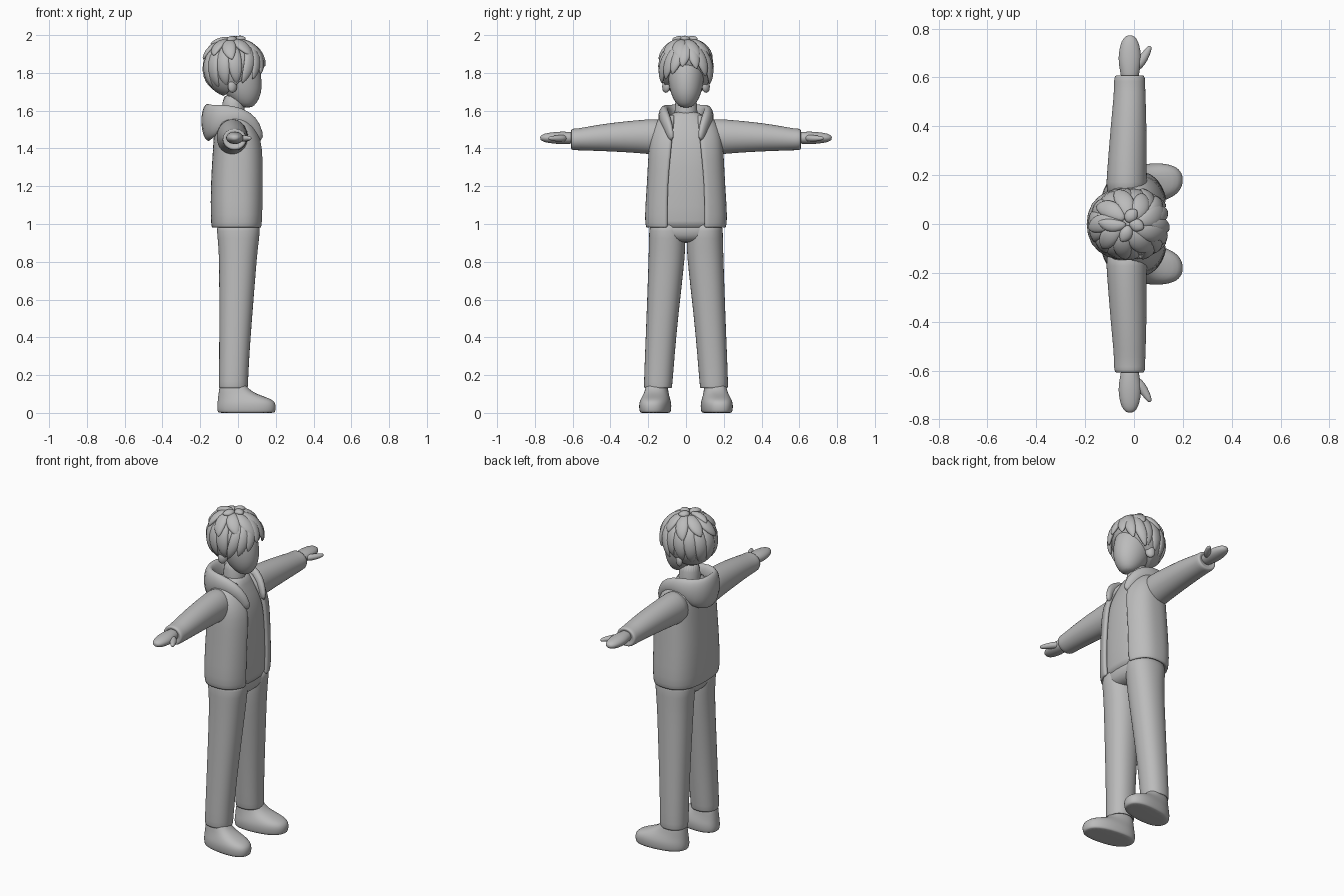
import bpy, bmesh, math
from mathutils import Vector

if "Cube" in bpy.data.objects:
    bpy.data.objects.remove(bpy.data.objects["Cube"])

grey = bpy.data.materials.new("plain grey")
grey.use_nodes = True
grey.diffuse_color = (0.5, 0.5, 0.5, 1)
grey.node_tree.nodes["Principled BSDF"].inputs["Base Color"].default_value = (0.5, 0.5, 0.5, 1)
X, Y, Z = Vector((1, 0, 0)), Vector((0, 1, 0)), Vector((0, 0, 1))


def finish(name, bm, levels=1):
    bmesh.ops.recalc_face_normals(bm, faces=bm.faces)
    mesh = bpy.data.meshes.new(name)
    bm.to_mesh(mesh)
    bm.free()
    mesh.materials.append(grey)
    mesh.shade_smooth()
    ob = bpy.data.objects.new(name, mesh)
    bpy.context.collection.objects.link(ob)
    if levels:
        ob.modifiers.new("smooth", "SUBSURF").levels = levels
    return ob


def ring(c, u, v, a, b, e=2.0, n=24, start=0.0):
    """Superellipse around c; a start angle above zero leaves it open."""
    pts = []
    for i in range(n):
        t = start + (2 * math.pi - 2 * start) * i / (n - 1 if start else n)
        co, si = math.cos(t), math.sin(t)
        pts.append(Vector(c) + u * a * math.copysign(abs(co) ** (2 / e), co)
                   + v * b * math.copysign(abs(si) ** (2 / e), si))
    return pts


def skin(name, rings, is_open=False, levels=1):
    bm = bmesh.new()
    rows = [[bm.verts.new(p) for p in r] for r in rings]
    n = len(rows[0])
    for r, s in zip(rows, rows[1:]):
        for i in range(n - 1 if is_open else n):
            j = (i + 1) % n
            bm.faces.new((r[i], r[j], s[j], s[i]))
    if not is_open:
        bm.faces.new(rows[0])
        bm.faces.new(rows[-1])
    return finish(name, bm, levels)


def upright(name, rows, y=0.0, e=2.0):
    """Loft up z; each row is z, back x, front x, half width, y offset."""
    return skin(name, [ring(((b + f) / 2, y + (r[0] if r else 0), z), X, Y,
                            (f - b) / 2, w, e) for z, b, f, w, *r in rows])


def tube(name, pts, wide, thick, up, n=12, levels=1):
    """Sweep an ellipse along points; up(p) gives the thickness direction."""
    pts = [Vector(p) for p in pts]
    rings = []
    for i, p in enumerate(pts):
        t = (pts[min(i + 1, len(pts) - 1)] - pts[max(i - 1, 0)]).normalized()
        side = t.cross(up(p)).normalized()
        rings.append(ring(p, side, side.cross(t), wide[i], thick[i], n=n))
    return skin(name, rings, levels=levels)


# Head and neck
upright("head", [(1.615, .03, .07, .025), (1.637, -.02, .1, .055), (1.69, -.07, .125, .082),
                 (1.75, -.1, .127, .094), (1.83, -.12, .12, .1), (1.92, -.09, .07, .07),
                 (1.95, -.04, .02, .03)])
upright("neck", [(1.5, -.09, .05, .07), (1.58, -.085, .035, .06), (1.7, -.085, .035, .058)])

# Shirt and open jacket
upright("shirt", [(.975, -.11, .115, .18), (.98, -.115, .12, .185), (1.2, -.125, .127, .175),
                  (1.4, -.115, .118, .165), (1.5, -.11, .085, .15), (1.56, -.1, .055, .1),
                  (1.6, -.09, .045, .07)], e=2.6)
jacket_rows = [(.978, -.137, .132, .208), (.985, -.14, .135, .213), (1.03, -.145, .14, .22),
               (1.2, -.145, .143, .208), (1.36, -.135, .14, .2), (1.44, -.13, .13, .195),
               (1.51, -.125, .1, .178), (1.56, -.12, .065, .145), (1.585, -.1, .04, .11)]
rings = []
for z, b, f, w in jacket_rows:
    gap = .1 - .03 * max(0, z - 1.2) / .3
    start = math.asin((gap / w) ** 1.3)
    rings.append(ring(((b + f) / 2, 0, z), X, Y, (f - b) / 2, w, 2.6, 40, start))
jacket = skin("jacket_body", rings, is_open=True, levels=0)
shell = jacket.modifiers.new("cloth", "SOLIDIFY")
shell.thickness, shell.offset = .025, -1
bm = bmesh.new()
bm.from_mesh(jacket.data)
if sum(f.normal.dot(Vector((f.calc_center_median().x, f.calc_center_median().y, 0)))
       for f in bm.faces) < 0:
    bmesh.ops.reverse_faces(bm, faces=bm.faces)
bm.to_mesh(jacket.data)
bm.free()
jacket.modifiers.new("smooth", "SUBSURF").levels = 1

# Hood resting on the shoulders, swept from one lapel around the back to the other
half = [(.122, .075, 1.44), (.095, .092, 1.51), (.045, .112, 1.56), (-.03, .12, 1.575),
        (-.1, .112, 1.56), (-.15, .07, 1.543)]
path = half + [(-.163, 0, 1.535)] + [(x, -y, z) for x, y, z in reversed(half)]
wide = [.012, .022, .028, .03, .032, .036, .038]
thick = [.02, .035, .045, .055, .075, .092, .105]
tube("hood", path, wide + wide[-2::-1], thick + thick[-2::-1], lambda p: Z, n=16)

# Pelvis
upright("trouser_seat", [(.9, -.07, .07, .06), (.92, -.1, .105, .15), (.96, -.115, .12, .193),
                         (1.04, -.11, .11, .18)], e=2.5)

for s, side in ((1, "left"), (-1, "right")):
    # Sleeve and cuff
    sleeve = [(.1, -.03, 1.455, .085, .1), (.17, -.03, 1.462, .084, .095),
              (.25, -.028, 1.463, .08, .088), (.4, -.022, 1.46, .074, .076),
              (.52, -.018, 1.452, .066, .064), (.57, -.018, 1.448, .064, .058),
              (.6, -.018, 1.448, .064, .058), (.612, -.018, 1.448, .056, .05),
              (.6, -.018, 1.45, .042, .034)]
    skin(side + "_sleeve", [ring((x, s * y, z), X, Z, a, b) for y, x, z, a, b in sleeve])
    # Mitten hand and thumb
    hand = [(.58, .036, .03), (.62, .038, .032), (.66, .048, .034), (.71, .045, .03),
            (.75, .034, .023), (.767, .02, .014), (.772, .008, .006)]
    skin(side + "_hand", [ring((-.017, s * y, 1.456), X, Z, a, b) for y, a, b in hand])
    tube(side + "_thumb", [(0, s * .635, 1.455), (.03, s * .665, 1.453), (.052, s * .7, 1.453),
                           (.064, s * .722, 1.454), (.067, s * .728, 1.454)],
         [.022, .022, .016, .011, .004], [.02, .019, .015, .01, .004], lambda p: Z)
    # Trouser leg, with the cuff turned in at the ankle
    upright(side + "_trouser_leg",
            [(.16, -.08, .035, .05, s * .148), (.132, -.095, .048, .066, s * .148),
             (.128, -.1, .052, .073, s * .148), (.145, -.102, .053, .076, s * .148),
             (.3, -.1, .06, .079, s * .139), (.5, -.1, .075, .084, s * .126),
             (.75, -.1, .095, .094, s * .107), (.88, -.103, .106, .098, s * .099),
             (.97, -.115, .12, .096, s * .1), (1.02, -.11, .11, .09, s * .1)], e=2.2)
    # Shoe with a thick flat sole, toes turned out a little
    shoe = upright(side + "_shoe",
                   [(0, -.1, .19, .072), (.001, -.108, .197, .079), (.025, -.112, .202, .083),
                    (.05, -.11, .2, .083), (.07, -.108, .185, .077), (.088, -.106, .135, .07),
                    (.108, -.103, .08, .063), (.14, -.098, .045, .058), (.16, -.09, .04, .05)],
                   y=s * .158, e=2.4)
    for v in shoe.data.vertices:
        v.co.y += s * .11 * v.co.x
    # Ear
    skin(side + "_ear", [ring((-.02 - .006 * k, s * (.085 + .014 * k), 1.728), X, Z, a, a * 1.5)
                         for k, a in enumerate((.014, .022, .024, .012))])

# Hair cap, trimmed on a slope to leave the face clear
CROWN = Vector((-.025, 0, 1.82))
bm = bmesh.new()
bmesh.ops.create_uvsphere(bm, u_segments=32, v_segments=20, radius=1)
for v in bm.verts:
    v.co = CROWN + Vector((v.co.x * .156, v.co.y * .136, v.co.z * .15))
bmesh.ops.bisect_plane(bm, geom=bm.verts[:] + bm.edges[:] + bm.faces[:], clear_outer=True,
                       plane_co=(0, 0, 1.745), plane_no=(.9, 0, -1))
bmesh.ops.holes_fill(bm, edges=[e for e in bm.edges if e.is_boundary])
finish("hair_cap", bm, 0)


def on_head(az, el, k):
    a, e = math.radians(az), math.radians(el)
    return CROWN + k * Vector((.16 * math.cos(e) * math.cos(a),
                               .142 * math.cos(e) * math.sin(a), .155 * math.sin(e)))


def lock(name, az0, az1, el0, el1, width, lift=1.0, flick=0.0):
    """Tapered strand lying on the head, ending in a point."""
    steps = (0, .25, .5, .75, .92, 1)
    pts = [on_head(az0 + (az1 - az0) * t, el0 + (el1 - el0) * t, lift + flick * t * t - .04 * (1 - t))
           for t in steps]
    tube(name, pts, [width * f for f in (.3, .8, 1, .85, .45, .05)],
         [.02 * f for f in (.5, .9, 1, .8, .5, .1)], lambda p: p - CROWN, n=10)


# Long locks around the sides and back, then shorter ones over the crown
for i, az in enumerate(range(75, 300, 25)):
    lock(f"back_lock_{i}", az - 8, az + 3, 70, -28 - 18 * math.sin(math.radians(az - 75) * .85),
         .042, 1.0, -.06)
for i, az in enumerate(range(20, 360, 40)):
    lock(f"crown_lock_{i}", az - 15, az + 8, 82, 18 + 8 * (i % 2), .042, 1.03, .03)

# Swept fringe, parted near the middle
for i, (start, tip, low) in enumerate(((-35, -72, -28), (-20, -50, -20), (-5, -30, -10),
                                       (5, -8, 4), (12, 22, 0), (22, 46, -14), (38, 72, -30))):
    lock(f"fringe_lock_{i}", start, tip, 68, low, .036, 1.03, .02)

# Loose tufts on top
for i, (az, el) in enumerate(((-110, 62), (175, 48), (60, 66), (-20, 68))):
    lock(f"top_tuft_{i}", az + 25, az, 88, el, .03, 1.05, .08)
